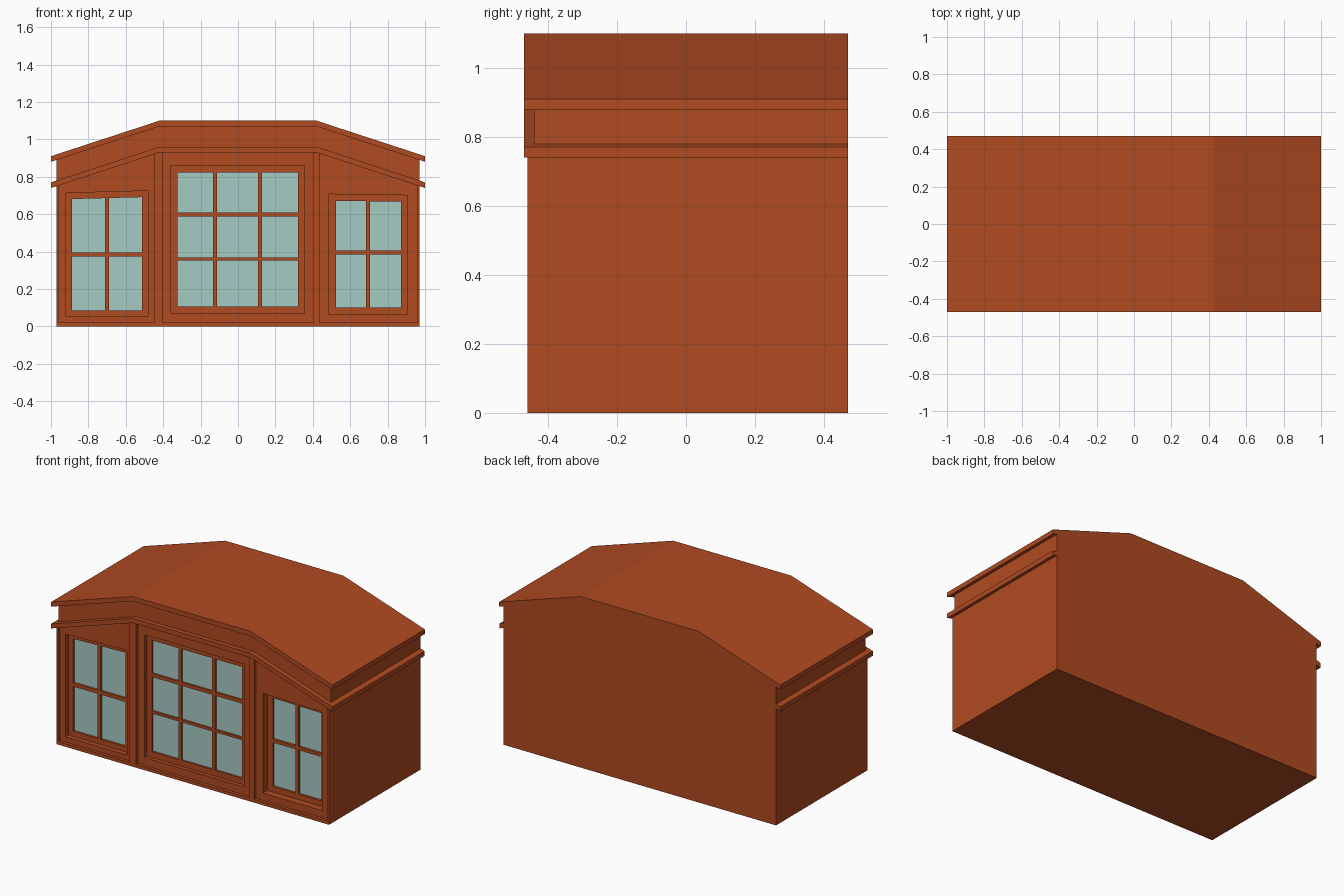
import bpy
import bmesh

if "Cube" in bpy.data.objects:
    bpy.data.objects.remove(bpy.data.objects["Cube"], do_unlink=True)


def material(name, rgb):
    m = bpy.data.materials.new(name)
    m.use_nodes = True
    m.diffuse_color = (*rgb, 1)
    m.node_tree.nodes["Principled BSDF"].inputs["Base Color"].default_value = (*rgb, 1)
    return m


WOOD = material("red brown wood", (0.434, 0.069, 0.015))
GLASS = material("pale green glass", (0.376, 0.594, 0.55))


def prisms(name, outlines, y0, y1, mat):
    """Extrude x-z outlines from y0 back to y1 as one object."""
    bm = bmesh.new()
    for outline in outlines:
        face = bm.faces.new([bm.verts.new((x, y0, z)) for x, z in outline])
        ext = bmesh.ops.extrude_face_region(bm, geom=[face], use_keep_orig=True)
        moved = [g for g in ext["geom"] if isinstance(g, bmesh.types.BMVert)]
        bmesh.ops.translate(bm, verts=moved, vec=(0, y1 - y0, 0))
    bmesh.ops.recalc_face_normals(bm, faces=bm.faces)
    me = bpy.data.meshes.new(name)
    bm.to_mesh(me)
    bm.free()
    me.materials.append(mat)
    ob = bpy.data.objects.new(name, me)
    bpy.context.collection.objects.link(ob)
    return ob


def carve(ob, outlines, depth_y):
    """Cut outlines into the front of an object, back to depth_y."""
    cutter = prisms("cutter", outlines, -0.6, depth_y, WOOD)
    mod = ob.modifiers.new("cut", "BOOLEAN")
    mod.operation, mod.solver, mod.object = "DIFFERENCE", "EXACT", cutter
    bpy.context.view_layer.update()
    dg = bpy.context.evaluated_depsgraph_get()
    ob_mesh = bpy.data.meshes.new_from_object(ob.evaluated_get(dg))
    ob.modifiers.clear()
    ob.data = ob_mesh
    bpy.data.objects.remove(cutter, do_unlink=True)


def slope(x, ridge):
    """Height at x of the three-sided roof line whose flat part is at ridge."""
    return ridge - max(0, abs(x) - 0.42) * 0.19 / 0.58


def line(ridge, half):
    return [(x, slope(x, ridge)) for x in (-half, -0.42, 0.42, half)]


def band(top, bottom, half):
    return line(top, half) + line(bottom, half)[::-1]


# Roof slab and the lower moulding
prisms("roof", [band(1.10, 1.07, 1.0)], -0.47, 0.47, WOOD)
prisms("lower_moulding", [band(0.96, 0.93, 1.0)], -0.47, 0.469, WOOD)

# Body with the recessed frieze
body = prisms("body", [line(1.07, 0.97) + [(0.97, 0), (-0.97, 0)]], -0.46, 0.47, WOOD)
carve(body, [band(1.2, 0.945, 1.1)], -0.44)

# Recessed wall panels, each reaching up under the moulding
for x0, x1 in ((-0.96, -0.45), (-0.405, 0.405), (0.435, 0.957)):
    xs = [x0, x1]
    carve(body, [[(x0, 0.02)] + [(x, slope(x, 0.94)) for x in xs] + [(x1, 0.02)]], -0.44)

# Windows: opening (x0, x1, bottom, top), pane columns, pane rows,
# rise of the slanted head, frame depth, glass depth
windows = {
    "right": ((-0.92, -0.48, 0.053, 0.713), [(-0.888, -0.711), (-0.69, -0.513)],
              [(0.086, 0.374), (0.396, 0.68)], 0.012, -0.41, -0.395),
    "middle": ((-0.358, 0.355, 0.07, 0.86), [(-0.323, -0.134), (-0.112, 0.107), (0.128, 0.32)],
               [(0.107, 0.353), (0.369, 0.588), (0.61, 0.824)], 0, -0.415, -0.402),
    "left": ((0.485, 0.905, 0.067, 0.707), [(0.524, 0.684), (0.706, 0.872)],
             [(0.102, 0.385), (0.406, 0.672)], -0.006, -0.395, -0.38),
}
for side, (opening, cols, rows, rise, frame_y, glass_y) in windows.items():
    x0, x1, z0, z1 = opening
    carve(body, [[(x0, z0), (x0, z1), (x1, z1 + rise), (x1, z0)]], frame_y)
    panes = []
    for a, b in cols:
        for lo, hi in rows:
            # only the top row follows the slanted head
            k = rise / (x1 - x0) if hi == rows[-1][1] else 0
            panes.append([(a, lo), (a, hi + k * (a - x0)), (b, hi + k * (b - x0)), (b, lo)])
    carve(body, panes, glass_y + 0.004)
    prisms(side + "_window_glass", panes, glass_y, glass_y + 0.005, GLASS)
